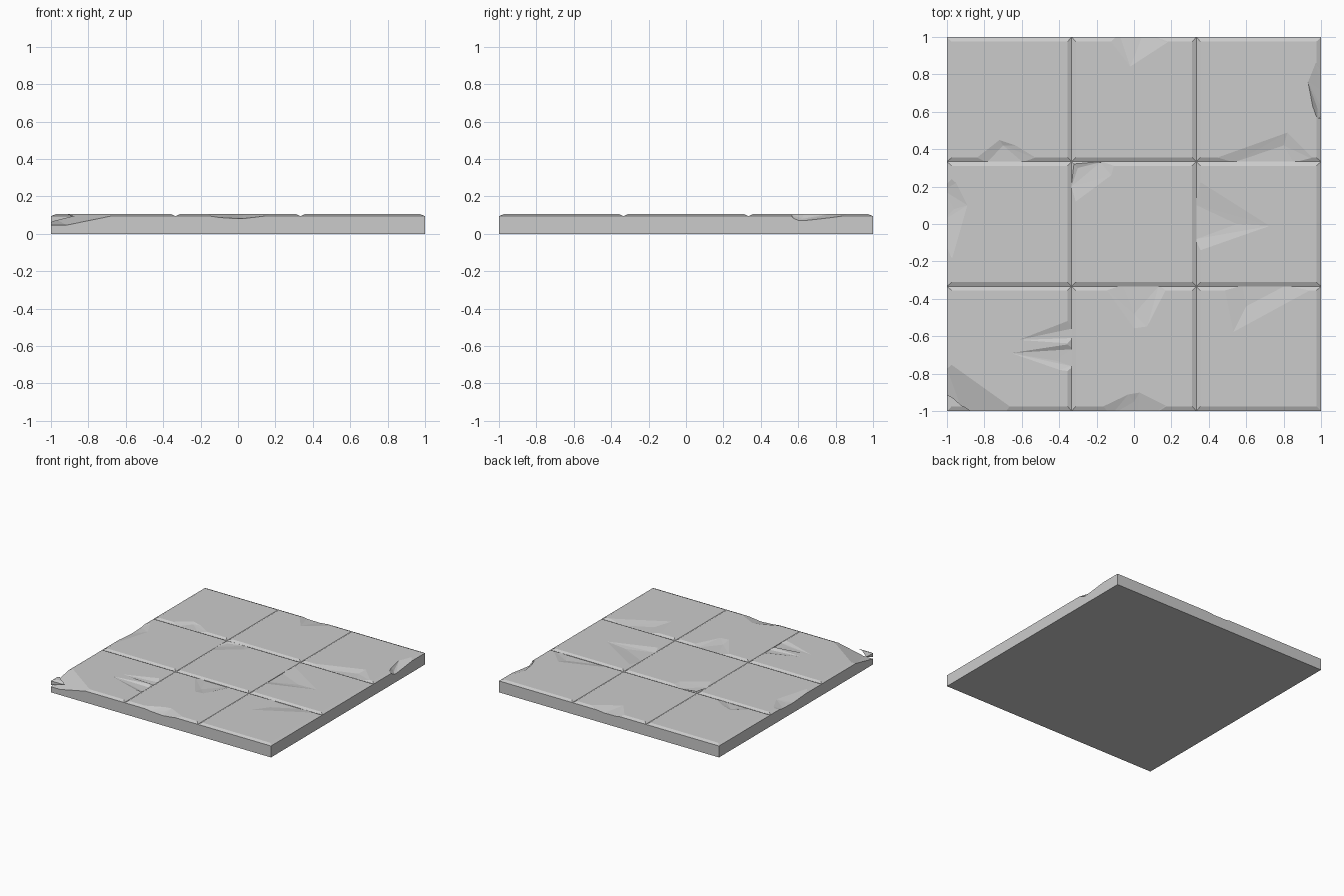
import bpy, bmesh

if "Cube" in bpy.data.objects:
    bpy.data.objects.remove(bpy.data.objects["Cube"])

TOP, LOW, T = 0.105, 0.094, 1 / 3

# Slab: grid-shaped top with V grooves and chamfered rim, plain sides and bottom
lines = [(-1, 1), (-.975, 0), (-T - .022, 0), (-T, 1), (-T + .022, 0),
         (T - .022, 0), (T, 1), (T + .022, 0), (.975, 0), (1, 1)]
n = len(lines)
bm = bmesh.new()
g = [[bm.verts.new((x, y, LOW if lx or ly else TOP)) for y, ly in lines]
     for x, lx in lines]
for i in range(n - 1):
    for j in range(n - 1):
        q = [g[i][j], g[i + 1][j], g[i + 1][j + 1], g[i][j + 1]]
        high = [k for k, v in enumerate(q) if v.co.z > LOW + .001]
        if len(high) == 1:      # mitred corner
            k = high[0]
            q = q[k:] + q[:k]
            bm.faces.new(q[:3])
            bm.faces.new((q[0], q[2], q[3]))
        else:
            bm.faces.new(q)
rim = ([g[i][0] for i in range(n - 1)] + [g[n - 1][j] for j in range(n - 1)] +
       [g[i][n - 1] for i in range(n - 1, 0, -1)] + [g[0][j] for j in range(n - 1, 0, -1)])
floor = [bm.verts.new((v.co.x, v.co.y, 0)) for v in rim]
for k in range(len(rim)):
    m = (k + 1) % len(rim)
    bm.faces.new((rim[k], floor[k], floor[m], rim[m]))
bm.faces.new(floor)
bmesh.ops.recalc_face_normals(bm, faces=bm.faces)
me = bpy.data.meshes.new("tiled_floor_slab")
bm.to_mesh(me)
bm.free()
slab = bpy.data.objects.new("tiled_floor_slab", me)
bpy.context.collection.objects.link(slab)


def chip(rim, deep):
    """Knock out the convex wedge between a rim on the top face and deeper points."""
    b = bmesh.new()
    for x, y in rim:
        b.verts.new((x, y, TOP + .0003))
        b.verts.new((x, y, TOP + .04))
    for p in deep:
        b.verts.new(p)
    res = bmesh.ops.convex_hull(b, input=b.verts)
    loose = {e for e in res["geom_interior"] + res["geom_unused"]
             if isinstance(e, bmesh.types.BMVert)}
    bmesh.ops.delete(b, geom=list(loose), context='VERTS')
    bmesh.ops.recalc_face_normals(b, faces=b.faces)
    m = bpy.data.meshes.new("chip_cutter")
    b.to_mesh(m)
    b.free()
    cutter = bpy.data.objects.new("chip_cutter", m)
    cutter.hide_render = True
    bpy.context.collection.objects.link(cutter)
    mod = slab.modifiers.new("chip", 'BOOLEAN')
    mod.operation, mod.solver, mod.object = 'DIFFERENCE', 'EXACT', cutter
    bpy.context.view_layer.objects.active = slab
    bpy.ops.object.modifier_apply(modifier=mod.name)
    bpy.data.objects.remove(cutter)


# Chips along the outer rim
chip([(-.16, 1.02), (-.1, .95), (-.02, .84), (.07, .92), (.18, .97), (.22, 1.02)],
     [(-.08, 1.02, .086), (.05, 1.02, .084), (0, .95, .093)])
chip([(1.02, .88), (.97, .86), (.93, .76), (.955, .63), (.98, .56), (1.02, .55)],
     [(1.02, .8, .085), (1.02, .7, .072), (1.02, .59, .06), (.98, .62, .08)])
chip([(-1.02, .28), (-.95, .22), (-.89, .1), (-.92, 0), (-.97, -.18), (-1.02, -.2)],
     [(-1.02, .18, .082), (-1.02, .02, .078), (-1.02, -.1, .088), (-.96, .08, .09)])
chip([(-1.02, -.72), (-.95, -.86), (-.86, -.94), (-.66, -.98), (-.6, -1.02)],
     [(-1.02, -1.02, .042), (-.91, -1.02, .042), (-.85, -1.02, .068), (-1.02, -.93, .075)])
chip([(-.26, -1.02), (-.13, -.96), (-.03, -.91), (.03, -.9), (.17, -.97), (.22, -1.02)],
     [(-.12, -1.02, .084), (.02, -1.02, .076), (.1, -1.02, .085), (.0, -.95, .092)])
# Wedges beside the grooves running along x
chip([(-.86, .34), (-.72, .45), (-.63, .42), (-.5, .34)],
     [(-.78, .335, .092), (-.6, .335, .093), (-.7, .42, .096)])
chip([(.4, .34), (.57, .4), (.82, .49), (.87, .4), (.97, .34)],
     [(.55, .335, .092), (.85, .335, .092), (.8, .42, .092)])
chip([(-.16, -.335), (-.07, -.45), (0, -.56), (.07, -.55), (.18, -.335)],
     [(-.06, -.335, .091), (.13, -.335, .091), (.0, -.48, .094)])
chip([(.48, -.335), (.53, -.58), (.62, -.53), (.8, -.42), (.98, -.335)],
     [(.58, -.335, .092), (.8, -.335, .092), (.6, -.44, .092)])
# Wedges beside the grooves running along y
chip([(-.335, .335), (-.1, .335), (-.12, .26), (-.2, .22), (-.335, .1)],
     [(-.335, .2, .093), (-.3, .3, .092), (-.18, .33, .093)])
chip([(.335, .24), (.48, .13), (.73, -.01), (.55, -.06), (.36, -.14), (.335, -.14)],
     [(.335, .1, .091), (.335, -.08, .091), (.55, .0, .095)])
chip([(-.335, -.51), (-.62, -.62), (-.45, -.63), (-.335, -.64)],
     [(-.335, -.56, .091), (-.335, -.61, .091)])
chip([(-.335, -.64), (-.66, -.69), (-.4, -.78), (-.335, -.79)],
     [(-.335, -.67, .09), (-.335, -.76, .09), (-.42, -.73, .093)])
